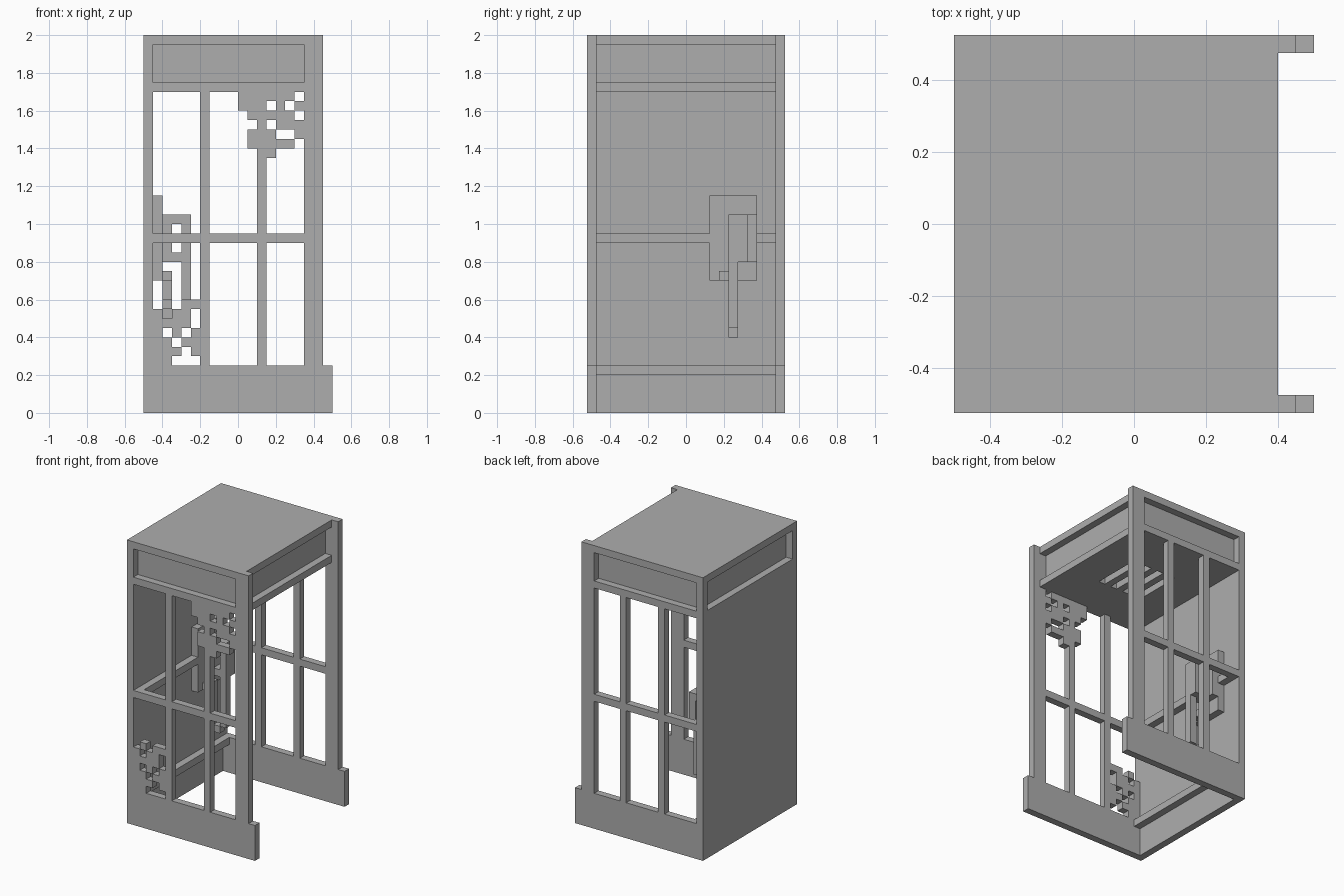
import bpy
import bmesh

U = 0.05  # grid step used by the blocky design

cube = bpy.data.objects.get("Cube")
if cube:
    bpy.data.objects.remove(cube, do_unlink=True)

grey = bpy.data.materials.new("plain_grey")
grey.use_nodes = True
grey.diffuse_color = (0.42, 0.42, 0.42, 1)
bsdf = next(n for n in grey.node_tree.nodes if n.type == 'BSDF_PRINCIPLED')
bsdf.inputs["Base Color"].default_value = grey.diffuse_color


def part(name, boxes):
    """One flat-shaded object made of boxes given as (x0, x1, y0, y1, z0, z1)."""
    bm = bmesh.new()
    for x0, x1, y0, y1, z0, z1 in boxes:
        verts = bmesh.ops.create_cube(bm, size=1)["verts"]
        for v in verts:
            v.co.x = x1 if v.co.x > 0 else x0
            v.co.y = y1 if v.co.y > 0 else y0
            v.co.z = z1 if v.co.z > 0 else z0
    mesh = bpy.data.meshes.new(name)
    bm.to_mesh(mesh)
    bm.free()
    mesh.materials.append(grey)
    obj = bpy.data.objects.new(name, mesh)
    bpy.context.collection.objects.link(obj)
    return obj


def cells(rows, left, top, y0, y1):
    """Boxes for every unbroken run of # in a picture made of text rows."""
    out = []
    for r, row in enumerate(rows):
        z = top - r * U
        start = None
        for c, mark in enumerate(row + "."):
            if mark == "#" and start is None:
                start = c
            elif mark != "#" and start is not None:
                out.append((left + start * U, left + c * U, y0, y1, z - U, z))
                start = None
    return out


OUT, INN = 0.525, 0.475          # outer and inner faces of the window walls
BARS = ((-0.2, -0.15), (0.1, 0.15))
PANES = ((-0.45, -0.2), (-0.15, 0.1), (0.15, 0.35))

# Window walls: base, posts, rails, mullions
for side, y0, y1 in (("front", -OUT, -INN), ("rear", INN, OUT)):
    part(side + "_wall_base", [(-0.5, 0.5, y0, y1, 0, 0.25)])
    part(side + "_posts", [(-0.5, -0.45, y0, y1, 0.25, 2),
                           (0.35, 0.45, y0, y1, 0.25, 2)])
    part(side + "_top_rails", [(-0.45, 0.35, y0, y1, 1.7, 1.75),
                               (-0.45, 0.35, y0, y1, 1.95, 2)])
    part(side + "_mullions", [(a, b, y0, y1, 0.25, 1.7) for a, b in BARS])
    part(side + "_middle_rail", [(a, b, y0, y1, 0.9, 0.95) for a, b in PANES])

# Broken glass left in the front wall
part("upper_broken_glass", cells((
    "##.###.",
    "##.#.##".replace("#.##", ".#.#"),
    ".#.###.",
    "....###",
    ".#.#..#",
    ".#.###.",
    "...#..."), 0, 1.7, -OUT, -INN))
part("lower_broken_glass", cells((
    ".#.##",
    "#.##.",
    "####.",
    "#.#.#",
    "##.##",
    "###.#",
    "##..."), -0.45, 0.6, -OUT, -INN))

# Solid wall with inner ledges
part("solid_wall", [(-0.5, -0.45, -INN, INN, 0, 1.75)])
part("wall_ledges", [(-0.45, -0.4, -INN, INN, 0.2, 0.25),
                     (-0.45, -0.4, -INN, 0.125, 0.9, 0.95),
                     (-0.45, -0.4, 0.375, INN, 0.9, 0.95)])

# Roof, recessed sign box and slotted ceiling
part("roof", [(-0.5, 0.4, -INN, INN, 1.95, 2)])
part("sign_box", [(-0.45, 0.35, -INN, INN, 1.75, 1.95)])
SLOT = 0.175
ceiling = [(-0.45, -0.2, -INN, INN, 1.7, 1.75),
           (0.15, 0.4, -INN, INN, 1.7, 1.75),
           (-0.2, 0.15, -INN, -SLOT, 1.7, 1.75),
           (-0.2, 0.15, SLOT, INN, 1.7, 1.75)]
for i in range(3):
    x = -0.15 + i * 2 * U
    ceiling.append((x, x + U, -SLOT, SLOT, 1.7, 1.75))
part("slotted_ceiling", ceiling)

# Telephone: back plate, body, handset and hanging cord
part("phone_back_plate", [(-0.45, -0.4, 0.125, 0.375, 0.7, 1.15)])
part("phone_body", [(-0.4, -0.35, 0.225, 0.375, 0.8, 1.05)])
part("phone_handset", [(-0.3, -0.25, 0.225, 0.325, 0.8, 1.05),
                       (-0.35, -0.3, 0.225, 0.325, 1.0, 1.05),
                       (-0.35, -0.3, 0.225, 0.325, 0.8, 0.85)])
part("phone_cord", [(-0.3, -0.25, 0.225, 0.275, 0.45, 0.8),
                    (-0.35, -0.3, 0.225, 0.275, 0.4, 0.45),
                    (-0.4, -0.35, 0.225, 0.275, 0.45, 0.75),
                    (-0.4, -0.35, 0.175, 0.225, 0.7, 0.75)])
